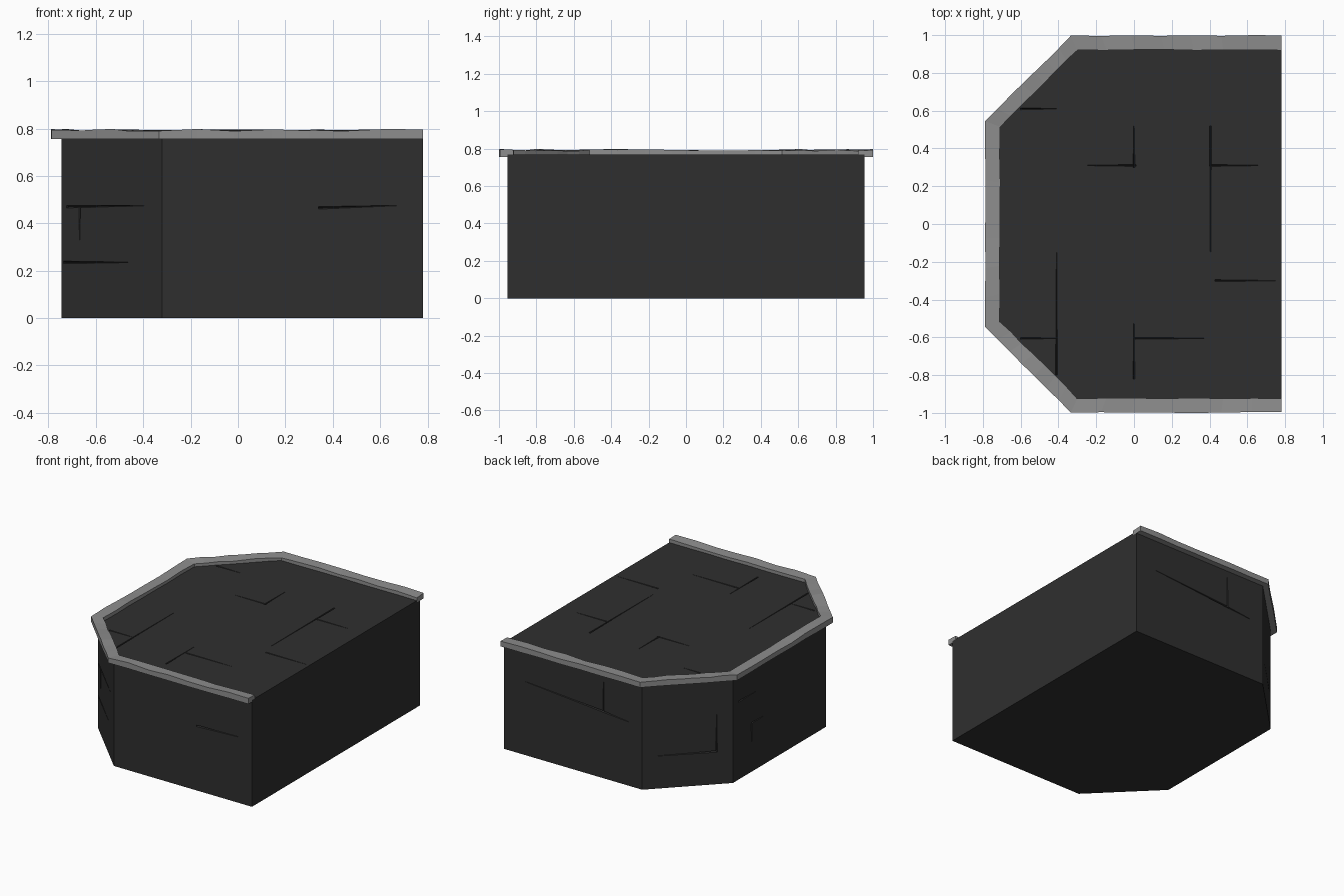
import bpy, bmesh, random
from mathutils import Vector

random.seed(4)
cube = bpy.data.objects.get("Cube")
if cube:
    bpy.data.objects.remove(cube)


def material(name, value):
    m = bpy.data.materials.new(name)
    m.use_nodes = True
    colour = (value, value, value, 1)
    m.diffuse_color = colour
    bsdf = m.node_tree.nodes["Principled BSDF"]
    bsdf.inputs["Base Color"].default_value = colour
    bsdf.inputs["Roughness"].default_value = 0.9
    return m


def make_object(name, bm, mat):
    bmesh.ops.recalc_face_normals(bm, faces=bm.faces)
    mesh = bpy.data.meshes.new(name)
    bm.to_mesh(mesh)
    bm.free()
    mesh.materials.append(mat)
    ob = bpy.data.objects.new(name, mesh)
    bpy.context.collection.objects.link(ob)
    return ob


dark_stone = material("dark stone", 0.028)
grey_trim = material("grey trim", 0.27)

BACK, TOP = 0.78, 0.768


def outline(side, corner, front, bend):
    """Half octagon plan, open along the straight +x side."""
    half = [(BACK, side), (corner, side), (front, bend)]
    return half + [(x, -y) for x, y in reversed(half)]


# Body: extruded plan
bm = bmesh.new()
plan = outline(0.955, -0.32, -0.745, 0.53)
base = bm.faces.new([bm.verts.new((x, y, 0)) for x, y in plan])
ext = bmesh.ops.extrude_face_region(bm, geom=[base])
bmesh.ops.translate(bm, vec=(0, 0, TOP),
                    verts=[v for v in ext["geom"] if isinstance(v, bmesh.types.BMVert)])
body = make_object("stone_body", bm, dark_stone)

# Cracks: tapered V grooves cut into the faces
cracks = bmesh.new()


def crack(a, b, n, width=0.006, depth=0.014):
    a, b, n = Vector(a), Vector(b), Vector(n).normalized()
    side = (b - a).cross(n).normalized()
    rings = []
    for p, k in ((a, 1), (b, 0.25)):
        pts = (p + side * width * k + n * 0.002, p - side * width * k + n * 0.002,
               p - n * depth * k)
        rings.append([cracks.verts.new(q) for q in pts])
    r, s = rings
    cracks.faces.new(r)
    cracks.faces.new(s)
    for i in range(3):
        j = (i + 1) % 3
        cracks.faces.new((r[i], r[j], s[j], s[i]))


# Paving cracks on the top
for x1, y1, x2, y2 in ((-0.6, 0.61, -0.41, 0.61), (0, 0.3, 0, 0.54), (0.01, 0.31, -0.25, 0.31),
                       (0.405, 0.52, 0.405, -0.21), (0.4, 0.31, 0.66, 0.31),
                       (0.43, -0.3, 0.75, -0.3), (-0.41, -0.8, -0.41, -0.14),
                       (-0.6, -0.605, -0.41, -0.605), (0, -0.82, 0, -0.5),
                       (0, -0.605, 0.37, -0.605)):
    crack((x1, y1, TOP), (x2, y2, TOP), (0, 0, 1))


# Block cracks on the walls: (start, end) as distance along the wall and height
def wall_cracks(p, q, lines):
    p, q = Vector((*p, 0)), Vector((*q, 0))
    normal = Vector((0, 0, 1)).cross(q - p)
    if normal.dot(p + q) < 0:
        normal = -normal
    for t1, z1, t2, z2 in lines:
        a, b = p.lerp(q, t1), p.lerp(q, t2)
        a.z, b.z = z1, z2
        crack(a, b, normal)


wall_cracks(plan[0], plan[1], ((0.72, 0.48, 0.15, 0.53), (0.72, 0.48, 0.72, 0.73),
                               (0.71, 0.48, 0.9, 0.46)))
wall_cracks(plan[1], plan[2], ((0.82, 0.235, 0.15, 0.235), (0.82, 0.23, 0.82, 0.5)))
wall_cracks(plan[2], plan[3], ((0.06, 0.56, 0.24, 0.56), (0.2, 0.35, 0.32, 0.35),
                               (0.2, 0.35, 0.2, 0.18)))
wall_cracks(plan[3], plan[4], ((0.05, 0.47, 0.82, 0.475), (0.18, 0.47, 0.18, 0.33),
                               (0.02, 0.235, 0.66, 0.235)))
wall_cracks(plan[4], plan[5], ((0.6, 0.465, 0.9, 0.475),))

cutter = make_object("crack_cutter", cracks, dark_stone)
cutter.hide_render = True
cut = body.modifiers.new("cracks", "BOOLEAN")
cut.operation = "DIFFERENCE"
cut.solver = "EXACT"
cut.use_self = True
cut.object = cutter
graph = bpy.context.evaluated_depsgraph_get()
body_mesh = bpy.data.meshes.new_from_object(body.evaluated_get(graph))
body.modifiers.clear()
body.data = body_mesh
bpy.data.objects.remove(cutter)

# Trim: worn rectangular coping following the plan, open at the back
bm = bmesh.new()
outer = outline(1.0, -0.335, -0.79, 0.545)
inner = outline(0.922, -0.30, -0.71, 0.515)
STEPS = 7
rings = []
for i in range(5):
    for k in range(STEPS + (i == 4)):
        t = k / STEPS
        o = Vector(outer[i]).lerp(Vector(outer[i + 1]), t)
        n = Vector(inner[i]).lerp(Vector(inner[i + 1]), t)
        across = (o - n).normalized()
        o -= across * random.uniform(0, 0.005)
        n += across * random.uniform(-0.003, 0.003)
        z_out, z_in = random.uniform(0.789, 0.798), random.uniform(0.787, 0.796)
        rings.append([bm.verts.new(c) for c in (
            (o.x, o.y, 0.755), (o.x, o.y, z_out), (n.x, n.y, z_in), (n.x, n.y, 0.755))])
for r, s in zip(rings, rings[1:]):
    for i in range(4):
        j = (i + 1) % 4
        bm.faces.new((r[i], r[j], s[j], s[i]))
bm.faces.new(rings[0])
bm.faces.new(rings[-1])
make_object("coping_trim", bm, grey_trim)
